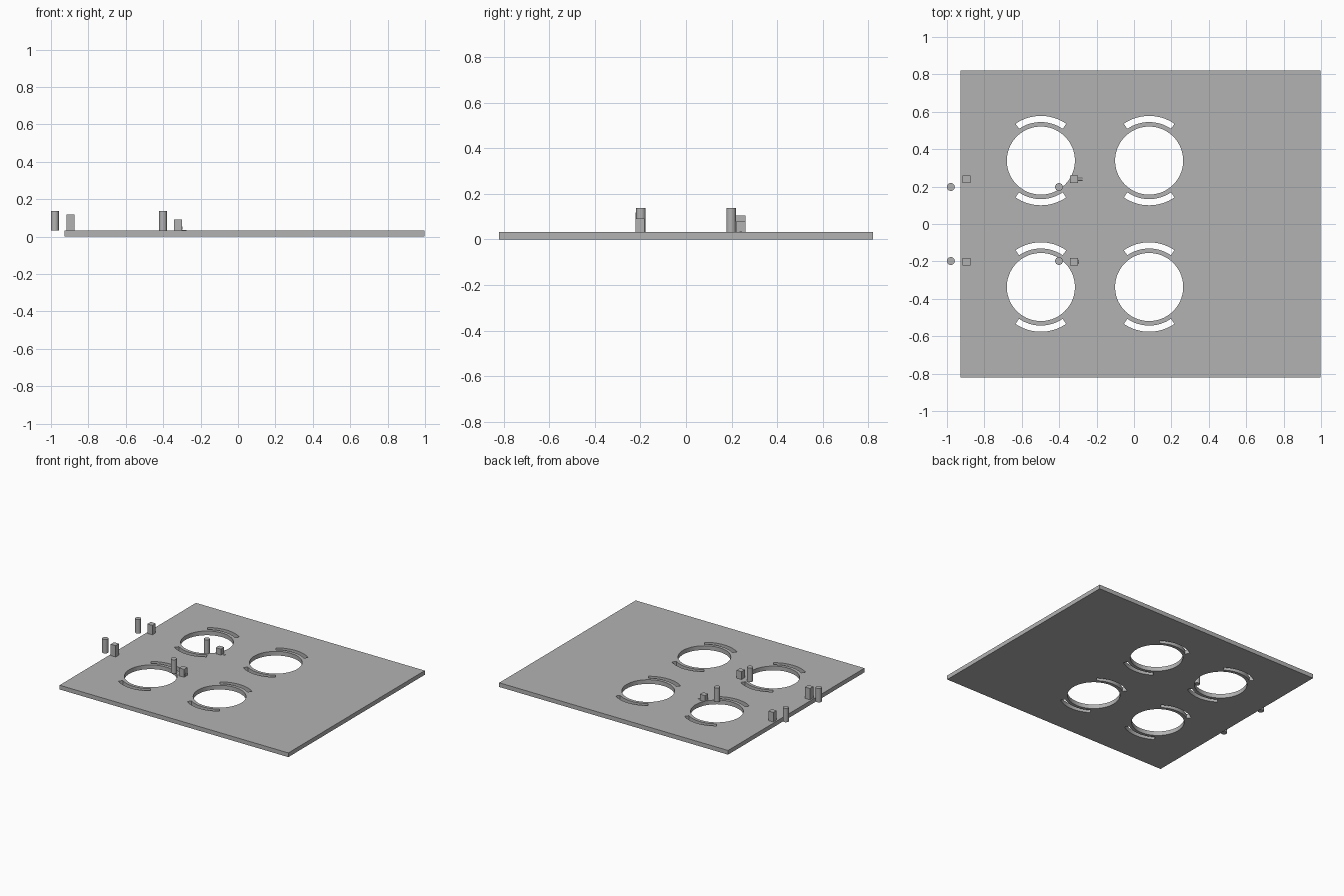
import bpy, bmesh, math
from mathutils import Matrix, Vector

cube = bpy.data.objects.get("Cube")
if cube:
    bpy.data.objects.remove(cube)

GREY = (0.45, 0.45, 0.45, 1)
mat = bpy.data.materials.new("plain grey")
mat.use_nodes = True
mat.diffuse_color = GREY
mat.node_tree.nodes["Principled BSDF"].inputs["Base Color"].default_value = GREY


def make(name, bm, smooth=False):
    bmesh.ops.recalc_face_normals(bm, faces=bm.faces)
    me = bpy.data.meshes.new(name)
    bm.to_mesh(me)
    bm.free()
    me.materials.append(mat)
    ob = bpy.data.objects.new(name, me)
    bpy.context.collection.objects.link(ob)
    if smooth:
        smooth_shade(ob)
    return ob


def smooth_shade(ob):
    bpy.ops.object.select_all(action="DESELECT")
    bpy.context.view_layer.objects.active = ob
    ob.select_set(True)
    bpy.ops.object.shade_smooth_by_angle(angle=math.radians(30))


def box(name, lo, hi):
    lo, hi = Vector(lo), Vector(hi)
    bm = bmesh.new()
    m = Matrix.Translation((lo + hi) / 2) @ Matrix.Diagonal((*(hi - lo), 1))
    bmesh.ops.create_cube(bm, size=1, matrix=m)
    return make(name, bm)


def cylinder(name, centre, radius, depth, along_x=False, segments=32):
    bm = bmesh.new()
    m = Matrix.Translation(centre)
    if along_x:
        m = m @ Matrix.Rotation(math.pi / 2, 4, "Y")
    bmesh.ops.create_cone(bm, cap_ends=True, segments=segments, radius1=radius,
                          radius2=radius, depth=depth, matrix=m)
    return make(name, bm, True)


def extrude_outline(bm, pts):
    face = bm.faces.new([bm.verts.new((x, y, -0.1)) for x, y in pts])
    ext = bmesh.ops.extrude_face_region(bm, geom=[face])["geom"]
    bmesh.ops.translate(bm, vec=(0, 0, 0.3),
                        verts=[v for v in ext if isinstance(v, bmesh.types.BMVert)])


def arc(cx, cy, r, a0, a1, n):
    return [(cx + r * math.cos(a0 + (a1 - a0) * i / n),
             cy + r * math.sin(a0 + (a1 - a0) * i / n)) for i in range(n + 1)]


# Base plate with four round openings, each flanked by two curved slots
TOP = 0.032
plate = box("base_plate", (-0.928, -0.82, 0), (0.998, 0.82, TOP))
cut = bmesh.new()
half = math.radians(34.5)
for cx in (-0.498, 0.081):
    for cy in (-0.337, 0.339):
        extrude_outline(cut, arc(cx, cy, 0.182, 0, math.tau, 72)[:-1])
        for mid in (math.pi / 2, -math.pi / 2):
            outer = arc(cx, cy, 0.239, mid - half, mid + half, 16)
            inner = arc(cx, cy, 0.206, mid + half, mid - half, 16)
            extrude_outline(cut, outer + inner)
cutter = make("opening_cutter", cut)
mod = plate.modifiers.new("openings", "BOOLEAN")
mod.operation = "DIFFERENCE"
mod.solver = "EXACT"
mod.object = cutter
bpy.context.view_layer.objects.active = plate
bpy.ops.object.modifier_apply(modifier="openings")
bpy.data.objects.remove(cutter)
smooth_shade(plate)

# Upright pins, each paired with a small block
for side, y, by, drop in (("front", -0.198, -0.201, 0), ("back", 0.198, 0.24, 0.014)):
    for place, x, bx, top in (("outer", -0.979, -0.896, 0.118), ("inner", -0.401, -0.32, 0.092)):
        cylinder(f"{side}_{place}_pin", (x, y, 0.085), 0.021, 0.106)
        box(f"{side}_{place}_block", (bx - 0.021, by - 0.02, TOP),
            (bx + 0.021, by + 0.02, top - drop))

# Peg at the foot of the back inner block and round plug on the front one
cylinder("back_block_peg", (-0.287, 0.24, 0.028), 0.008, 0.024, True, 16)
cylinder("front_block_plug", (-0.299, -0.201, 0.046), 0.009, 0.004, True, 16)
